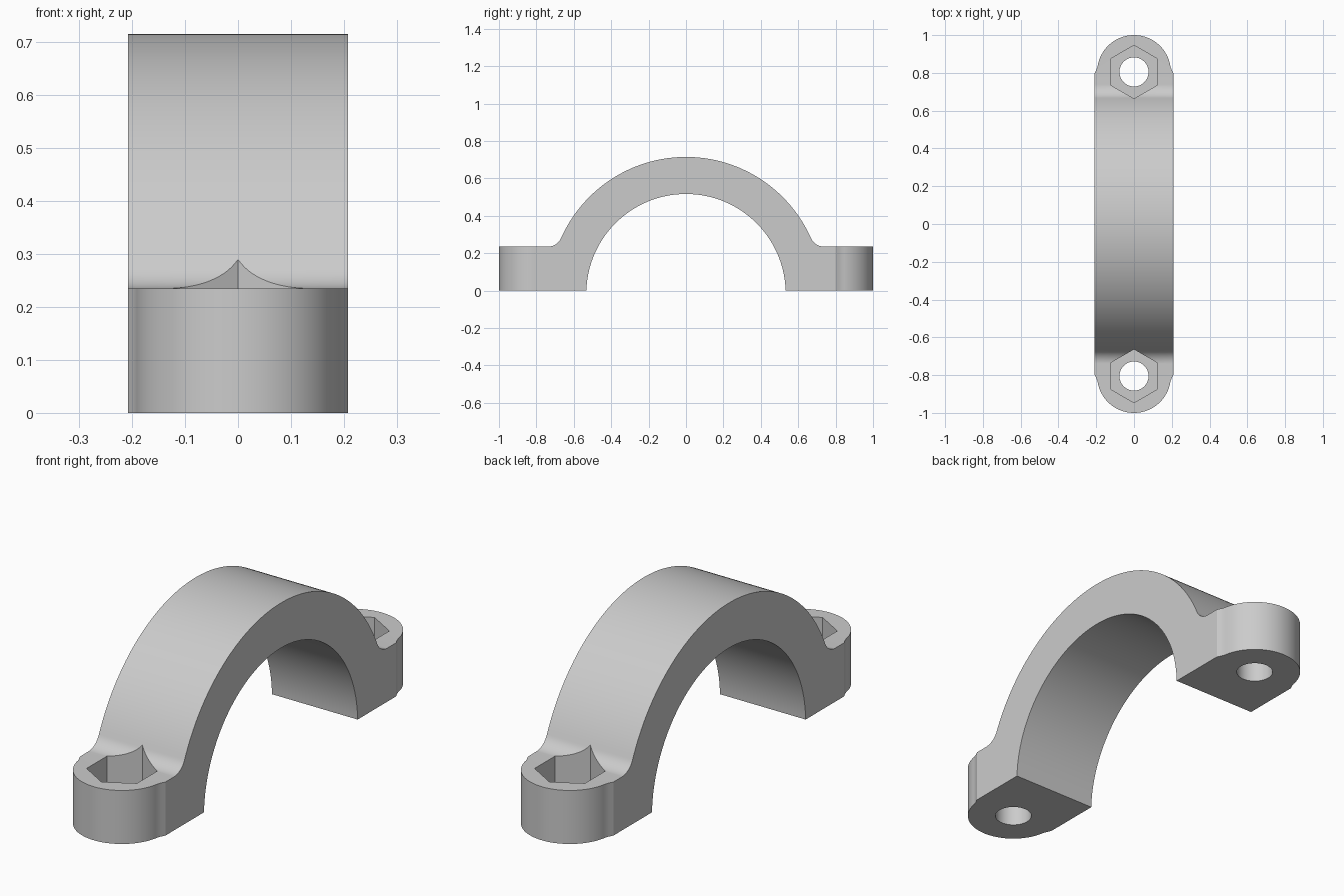
import bpy
import bmesh
from math import sin, cos, pi, sqrt, atan2, radians

cube = bpy.data.objects.get("Cube")
if cube:
    bpy.data.objects.remove(cube, do_unlink=True)

# Main dimensions
HALF_WIDTH = 0.208
AXIS_Z = -0.016          # centre of the arch circles
R_IN, R_OUT = 0.533, 0.731
EAR_TOP = 0.235
EAR_Y, EAR_R = 0.805, 0.195
FILLET = 0.08
HOLE_R, HEX_R, HEX_FLOOR = 0.077, 0.141, 0.1

grey = bpy.data.materials.new("light_grey")
grey.use_nodes = True
colour = (0.6, 0.6, 0.6, 1)
grey.diffuse_color = colour
grey.node_tree.nodes["Principled BSDF"].inputs["Base Color"].default_value = colour


def arc(cx, cy, r, a0, a1, n):
    return [(cx + r * cos(a0 + (a1 - a0) * i / n),
             cy + r * sin(a0 + (a1 - a0) * i / n)) for i in range(n + 1)]


def prism(name, points, start, end, axis):
    """Extrude a 2D outline along x (points are y, z) or z (points are x, y)."""
    bm = bmesh.new()
    place = (lambda p: (start, p[0], p[1])) if axis == "x" else (lambda p: (p[0], p[1], start))
    face = bm.faces.new([bm.verts.new(place(p)) for p in points])
    moved = bmesh.ops.extrude_face_region(bm, geom=[face])["geom"]
    shift = (end - start, 0, 0) if axis == "x" else (0, 0, end - start)
    bmesh.ops.translate(bm, vec=shift, verts=[v for v in moved if isinstance(v, bmesh.types.BMVert)])
    bmesh.ops.recalc_face_normals(bm, faces=bm.faces[:])
    mesh = bpy.data.meshes.new(name)
    bm.to_mesh(mesh)
    bm.free()
    mesh.materials.append(grey)
    obj = bpy.data.objects.new(name, mesh)
    bpy.context.collection.objects.link(obj)
    return obj


# Side profile: arch with filleted ears
fz = EAR_TOP + FILLET
fy = sqrt((R_OUT + FILLET) ** 2 - (fz - AXIS_Z) ** 2)
meet = atan2(fz - AXIS_Z, fy)
foot = atan2(-AXIS_Z, R_IN)
profile = [(1.05, 0), (1.05, EAR_TOP)]
profile += arc(fy, fz, FILLET, -pi / 2, meet - pi, 12)
profile += arc(0, AXIS_Z, R_OUT, meet, pi - meet, 80)[1:-1]
profile += arc(-fy, fz, FILLET, -meet, -pi / 2, 12)
profile += [(-1.05, EAR_TOP), (-1.05, 0)]
profile += arc(0, AXIS_Z, R_IN, pi - foot, foot, 96)
bracket = prism("clamp_bracket", profile, -HALF_WIDTH, HALF_WIDTH, "x")

# Plan outline: straight sides, small shoulders and round ends
lean = 0.155
half = [(0.25, 0.8), (HALF_WIDTH, 0.8), (0.198, 0.82)]
half += arc(0, EAR_Y, EAR_R, lean, pi - lean, 48)
half += [(-0.198, 0.82), (-HALF_WIDTH, 0.8), (-0.25, 0.8)]
plan = prism("plan_cutter", half + [(-x, -y) for x, y in half], -0.2, 1, "z")
cutters = [(plan, "INTERSECT")]

# Bolt holes and hexagonal nut pockets
for side in (-1, 1):
    hole = arc(0, side * EAR_Y, HOLE_R, 0, 2 * pi, 48)[:-1]
    pocket = arc(0, side * EAR_Y, HEX_R, pi / 2, 5 * pi / 2, 6)[:-1]
    cutters.append((prism("hole_cutter", hole, -0.2, 1, "z"), "DIFFERENCE"))
    cutters.append((prism("pocket_cutter", pocket, HEX_FLOOR, 1, "z"), "DIFFERENCE"))

for cutter, operation in cutters:
    cutter.hide_render = True
    mod = bracket.modifiers.new(cutter.name, "BOOLEAN")
    mod.object = cutter
    mod.operation = operation
    mod.solver = "EXACT"

# Bake the cuts, then drop the cutters
graph = bpy.context.evaluated_depsgraph_get()
baked = bpy.data.meshes.new_from_object(bracket.evaluated_get(graph))
bracket.modifiers.clear()
bracket.data = baked
for cutter, _ in cutters:
    bpy.data.objects.remove(cutter, do_unlink=True)

bpy.ops.object.select_all(action="DESELECT")
bracket.select_set(True)
bpy.context.view_layer.objects.active = bracket
bpy.ops.object.shade_smooth_by_angle(angle=radians(20))
